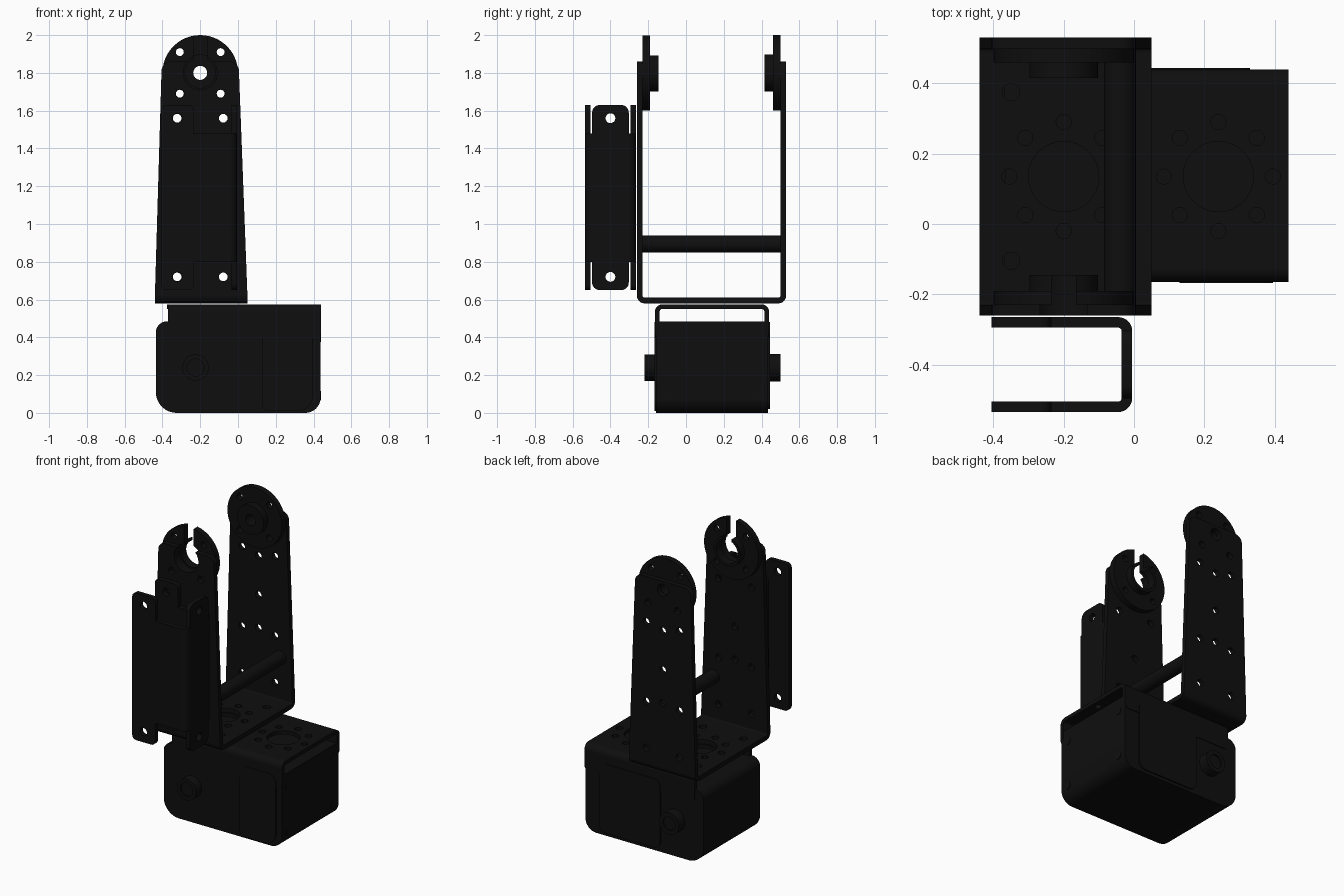
import bpy, bmesh, math

cube = bpy.data.objects.get("Cube")
if cube:
    bpy.data.objects.remove(cube, do_unlink=True)

black = bpy.data.materials.new("matte black")
black.use_nodes = True
black.diffuse_color = (0.0045, 0.0045, 0.0045, 1)
black.node_tree.nodes["Principled BSDF"].inputs["Base Color"].default_value = (0.0045, 0.0045, 0.0045, 1)

CX, CZ, CY = -0.2, 1.8, 0.135     # pivot x, pivot height, middle between the arms


def arc(cx, cy, r, a0, a1, n=24):
    return [(cx + r * math.cos(math.radians(a0 + (a1 - a0) * i / n)),
             cy + r * math.sin(math.radians(a0 + (a1 - a0) * i / n))) for i in range(n + 1)]


def circle(cx, cy, r, n=32):
    return arc(cx, cy, r, 0, 360, n)[:-1]


def rrect(u0, v0, u1, v1, bl=0.03, br=None, tr=None, tl=None):
    """Rectangle with rounded corners, counter-clockwise from bottom left."""
    br, tr, tl = [bl if r is None else r for r in (br, tr, tl)]
    pts = []
    for u, v, r, a in ((u0 + bl, v0 + bl, bl, 180), (u1 - br, v0 + br, br, 270),
                       (u1 - tr, v1 - tr, tr, 0), (u0 + tl, v1 - tl, tl, 90)):
        pts += arc(u, v, r, a, a + 90, 8) if r > 0 else [(u, v)]
    return pts


def plate(name, axis, w0, w1, outline, holes=()):
    """Flat outline with holes, extruded from w0 to w1 along the axis."""
    cu = bpy.data.curves.new(name, 'CURVE')
    cu.dimensions = '2D'
    cu.fill_mode = 'BOTH'
    cu.extrude = (w1 - w0) / 2
    for pts in [outline, *holes]:
        sp = cu.splines.new('POLY')
        sp.points.add(len(pts) - 1)
        for p, (u, v) in zip(sp.points, pts):
            p.co = (u, v, 0, 1)
        sp.use_cyclic_u = True
    tmp = bpy.data.objects.new(name + "_tmp", cu)
    bpy.context.scene.collection.objects.link(tmp)
    bpy.context.view_layer.update()
    me = bpy.data.meshes.new_from_object(tmp.evaluated_get(bpy.context.evaluated_depsgraph_get()))
    bpy.data.objects.remove(tmp, do_unlink=True)
    bpy.data.curves.remove(cu)
    mid = (w0 + w1) / 2
    for vert in me.vertices:
        u, v, w = vert.co
        w += mid
        vert.co = {'x': (w, u, v), 'y': (u, w, v), 'z': (u, v, w)}[axis]
    bm = bmesh.new()
    bm.from_mesh(me)
    bmesh.ops.remove_doubles(bm, verts=bm.verts, dist=1e-5)
    bmesh.ops.recalc_face_normals(bm, faces=bm.faces)
    bm.to_mesh(me)
    bm.free()
    me.name = name
    me.materials.clear()
    me.materials.append(black)
    me.shade_smooth()
    me.set_sharp_from_angle(angle=math.radians(30))
    ob = bpy.data.objects.new(name, me)
    bpy.context.scene.collection.objects.link(ob)
    return ob


def bend(name, axis, w0, w1, cu, cv, a0, r=0.04, t=0.03):
    """Quarter-round sheet metal bend."""
    plate(name, axis, w0, w1, arc(cu, cv, r, a0, a0 + 90, 8) + arc(cu, cv, r - t, a0 + 90, a0, 8))


def hole_ring(cx, cy):
    return [circle(cx, cy, 0.1)] + [circle(*p, 0.022, 12) for p in circle(cx, cy, 0.155, 8)]


def c_ring(outer, inner, half):
    """Ring with a slot at the top."""
    a, b = [math.degrees(math.asin(half / r)) for r in (outer, inner)]
    return arc(CX, CZ, outer, 90 + a, 450 - a, 44) + arc(CX, CZ, inner, 450 - b, 90 + b, 36)


# --- base servo ---
plate("servo_body", 'y', -0.16, 0.435, rrect(-0.435, 0, 0.437, 0.485, 0.11, 0.08, 0.0, 0.06))
plate("servo_front_cover", 'y', -0.168, -0.158, rrect(0.13, 0.01, 0.395, 0.48, 0.03, 0.08, 0.05, 0.03))
plate("servo_back_cover", 'y', 0.43, 0.444, rrect(-0.12, 0.02, 0.33, 0.48, 0.05))
for side, y0, y1, r in (("front", -0.22, -0.15, 0.07), ("back", 0.43, 0.5, 0.073)):
    plate(side + "_axle_boss", 'y', y0, y1, circle(-0.225, 0.24, r), [circle(-0.225, 0.24, 0.045)])
    plate(side + "_axle_core", 'y', y0 + 0.01, y1 - 0.01, circle(-0.225, 0.24, 0.046))
for y in (-0.1, 0.375):
    for z in (0.09, 0.4):
        plate("end_screw", 'x', 0.43, 0.44, circle(y, z, 0.025, 12))

# --- channel on top of the base servo ---
plate("channel_top", 'z', 0.55, 0.575, [(-0.37, -0.125), (0.44, -0.125), (0.44, 0.4), (-0.37, 0.4)],
      hole_ring(CX, CY) + hole_ring(0.24, CY))
for side, y, yc, a in (("front", -0.165, -0.125, 90), ("back", 0.415, 0.4, 0)):
    plate(side + "_channel_side", 'y', y, y + 0.025, rrect(-0.37, 0.4, 0.44, 0.535, 0.03, 0.03, 0, 0))
    bend(side + "_channel_bend", 'x', -0.37, 0.44, yc, 0.535, a, 0.04, 0.025)

# --- tall U bracket ---
plate("bracket_floor", 'z', 0.58, 0.61, [(-0.44, -0.22), (0.05, -0.22), (0.05, 0.49), (-0.44, 0.49)],
      hole_ring(CX, CY) + [circle(CX + s * 0.15, CY + t * 0.24, 0.025, 12) for s in (-1, 1) for t in (-1, 1)])
bend("front_floor_bend", 'x', -0.44, 0.05, -0.22, 0.62, 180)
bend("back_floor_bend", 'x', -0.44, 0.05, 0.49, 0.62, 270)

pairs = [circle(CX + s * d, z, 0.023, 16) for s in (-1, 1)
         for d, z in ((0.108, 1.69), (0.122, 1.56), (0.122, 0.72), (0.122, 1.03))]
middle = [circle(CX, z, 0.023, 16) for z in (1.27, 1.05)]
left_side = [(-0.44, 0.62), (0.05, 0.62)]
right_shoulder = arc(-0.045, 1.81, 0.05, 0, 90, 8)
left_shoulder = arc(-0.355, 1.81, 0.05, 90, 180, 8)
notch = arc(CX, CZ, 0.09, 41.8, -221.8, 32)
plate("front_arm", 'y', -0.26, -0.23, left_side + right_shoulder + notch + left_shoulder, pairs + middle)
plate("back_arm", 'y', 0.5, 0.53, left_side + right_shoulder + left_shoulder,
      pairs + middle + [circle(CX, 1.53, 0.023, 16), circle(CX, CZ, 0.04)])

# --- pivot horns at the arm tops ---
horn_holes = [circle(CX + s * 0.108, CZ + t * 0.11, 0.021, 16) for s in (-1, 1) for t in (-1, 1)]
plate("front_horn", 'y', -0.23, -0.19, c_ring(0.2, 0.09, 0.035), horn_holes)
plate("front_horn_boss", 'y', -0.2, -0.145, c_ring(0.098, 0.08, 0.035))
plate("back_horn", 'y', 0.46, 0.5, circle(CX, CZ, 0.2, 48), horn_holes + [circle(CX, CZ, 0.037)])
plate("back_horn_boss", 'y', 0.415, 0.465, circle(CX, CZ, 0.098), [circle(CX, CZ, 0.037)])

# --- spacer rod between the arms ---
plate("spacer_rod", 'y', -0.235, 0.505, circle(-0.04, 0.895, 0.045))

# --- small channel bolted to the front arm ---
side_outline = ([(-0.235, 0.8), (-0.045, 0.8), (-0.045, 1.48), (-0.235, 1.48)]
                + arc(-0.265, 1.6, 0.03, 0, 90, 6) + arc(-0.375, 1.6, 0.03, 90, 180, 6)
                + arc(-0.375, 0.68, 0.03, 180, 270, 6) + arc(-0.265, 0.68, 0.03, 270, 360, 6))
tab_holes = [circle(-0.322, z, 0.026, 20) for z in (0.72, 1.56)]
for side, y, yc, a in (("front", -0.535, -0.495, 270), ("back", -0.295, -0.305, 0)):
    plate(side + "_clip_side", 'y', y, y + 0.03, side_outline, tab_holes)
    bend(side + "_clip_bend", 'z', 0.8, 1.48, -0.045, yc, a)
plate("clip_web", 'x', -0.035, -0.005, rrect(-0.497, 0.65, -0.303, 1.63, 0.04),
      [circle(-0.4, z, 0.026, 20) for z in (0.72, 1.56)])
